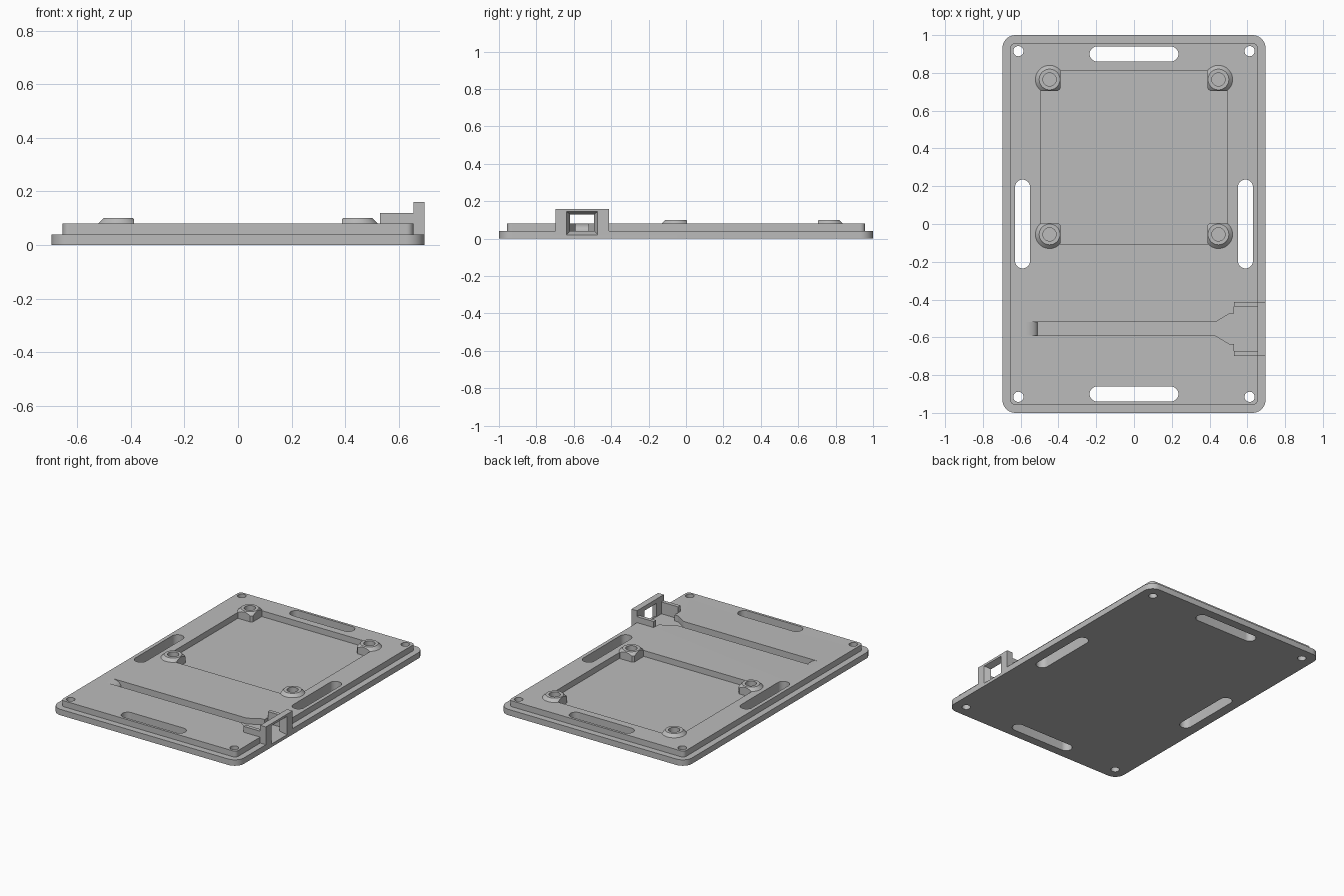
import bpy, bmesh, math
from mathutils import Vector

cube = bpy.data.objects.get("Cube")
if cube:
    bpy.data.objects.remove(cube, do_unlink=True)

grey = bpy.data.materials.new("matte grey")
grey.use_nodes = True
grey.diffuse_color = (0.5, 0.5, 0.5, 1)
grey.node_tree.nodes["Principled BSDF"].inputs["Base Color"].default_value = (0.5, 0.5, 0.5, 1)


def loft(name, rings):
    """Solid through rings with equal point counts, capped at both ends."""
    bm = bmesh.new()
    loops = [[bm.verts.new(p) for p in ring] for ring in rings]
    n = len(loops[0])
    for a, b in zip(loops, loops[1:]):
        for i in range(n):
            j = (i + 1) % n
            bm.faces.new((a[i], a[j], b[j], b[i]))
    bm.faces.new(loops[0])
    bm.faces.new(loops[-1])
    bmesh.ops.recalc_face_normals(bm, faces=bm.faces)
    mesh = bpy.data.meshes.new(name)
    bm.to_mesh(mesh)
    bm.free()
    mesh.materials.append(grey)
    obj = bpy.data.objects.new(name, mesh)
    bpy.context.collection.objects.link(obj)
    return obj


def prism(name, outline, z0, z1):
    return loft(name, [[(x, y, z) for x, y in outline] for z in (z0, z1)])


def rounded(cx, cy, hx, hy, r, steps=10):
    """Rounded rectangle outline from its centre and half sizes."""
    pts = []
    for k, (sx, sy) in enumerate([(1, 1), (-1, 1), (-1, -1), (1, -1)]):
        for i in range(steps + 1):
            a = (k + i / steps) * math.pi / 2
            p = (cx + sx * (hx - r) + r * math.cos(a), cy + sy * (hy - r) + r * math.sin(a))
            if not pts or (Vector(p) - Vector(pts[-1])).length > 1e-5:
                pts.append(p)
    if (Vector(pts[0]) - Vector(pts[-1])).length < 1e-5:
        pts.pop()
    return pts


def circle(cx, cy, r, n=40):
    return [(cx + r * math.cos(i * math.tau / n), cy + r * math.sin(i * math.tau / n)) for i in range(n)]


def box(name, x0, x1, y0, y1, z0, z1):
    return prism(name, [(x0, y0), (x1, y0), (x1, y1), (x0, y1)], z0, z1)


def combine(obj, other, operation):
    mod = obj.modifiers.new(operation.lower(), 'BOOLEAN')
    mod.operation = operation
    mod.solver = 'EXACT'
    mod.object = other
    bpy.context.view_layer.objects.active = obj
    bpy.ops.object.modifier_apply(modifier=mod.name)
    bpy.data.objects.remove(other, do_unlink=True)


FLOOR, TOP = 0.04, 0.08
HALF = 0.697
PORT_Y = -0.555

# Stepped plate
plate = prism("plate", rounded(0, 0, HALF, 1, 0.07), 0, 0.04)
combine(plate, prism("upper_step", rounded(0, 0, 0.655, 0.957, 0.025), 0.02, TOP), 'UNION')

# Board recess
combine(plate, box("recess", -0.495, 0.495, -0.105, 0.81, FLOOR, 0.2), 'DIFFERENCE')

# Corner posts with tapered tops, squared off towards the recess
for cx in (-0.447, 0.447):
    for cy, side in ((0.765, 1), (-0.055, -1)):
        sx = 1 if cx > 0 else -1
        post = loft("post", [[(x, y, z) for x, y in circle(cx, cy, r)]
                             for z, r in ((0.03, 0.075), (TOP, 0.075), (0.1, 0.055))])
        xs = sorted((cx - sx * 0.058, cx + sx * 0.2))
        ys = sorted((cy - side * 0.06, cy + side * 0.2))
        combine(post, box("post_trim", *xs, *ys, 0, 0.2), 'INTERSECT')
        combine(plate, post, 'UNION')
        combine(plate, prism("post_hole", circle(cx, cy, 0.035), FLOOR, 0.2), 'DIFFERENCE')

# Strap slots and corner screw holes
for s in (-1, 1):
    combine(plate, prism("end_slot", rounded(0, s * 0.9, 0.235, 0.04, 0.04), -0.1, 0.2), 'DIFFERENCE')
    combine(plate, prism("side_slot", rounded(s * 0.59, 0, 0.04, 0.235, 0.04), -0.1, 0.2), 'DIFFERENCE')
    for t in (-1, 1):
        combine(plate, prism("screw_hole", circle(s * 0.612, t * 0.915, 0.027), -0.1, 0.2), 'DIFFERENCE')

# Connector housing: low side arms and a tall outer wall
combine(plate, box("housing_arms", 0.53, 0.67, PORT_Y - 0.143, PORT_Y + 0.143, 0.03, 0.12), 'UNION')
combine(plate, box("housing_wall", 0.655, HALF, PORT_Y - 0.143, PORT_Y + 0.143, 0.02, 0.16), 'UNION')
combine(plate, box("housing_cavity", 0.53, 0.655, PORT_Y - 0.118, PORT_Y + 0.118, FLOOR, 0.2), 'DIFFERENCE')


# Flared window through the outer wall
def window_ring(x, half, z0, z1):
    return [(x, PORT_Y - half, z0), (x, PORT_Y + half, z0), (x, PORT_Y + half, z1), (x, PORT_Y - half, z1)]


combine(plate, loft("window", [window_ring(0.645, 0.062, 0.042, 0.128),
                               window_ring(0.655, 0.064, 0.042, 0.13),
                               window_ring(HALF, 0.083, 0.021, 0.145),
                               window_ring(0.71, 0.083, 0.021, 0.145)]), 'DIFFERENCE')

# Cable groove with a flared mouth and a curved ramp at the far end
mouth = [(0.4, -0.035), (0.43, -0.035), (0.505, -0.08), (0.54, -0.08)]
mouth += [(x, -y) for x, y in reversed(mouth)]
combine(plate, prism("groove_mouth", [(x, PORT_Y + y) for x, y in mouth], FLOOR, 0.2), 'DIFFERENCE')
ramp = [(-0.575 + 0.065 * math.sin(a), TOP - 0.04 * (1 - math.cos(a)))
        for a in [i * math.pi / 16 for i in range(9)]]
profile = ramp + [(0.45, FLOOR), (0.45, 0.12), (-0.575, 0.12)]
combine(plate, loft("groove", [[(x, PORT_Y + y, z) for x, z in profile] for y in (-0.035, 0.035)]), 'DIFFERENCE')

# Smooth the rounded walls, keep edges crisp
bpy.ops.object.select_all(action='DESELECT')
plate.select_set(True)
bpy.context.view_layer.objects.active = plate
bpy.ops.object.shade_smooth_by_angle(angle=math.radians(30))
